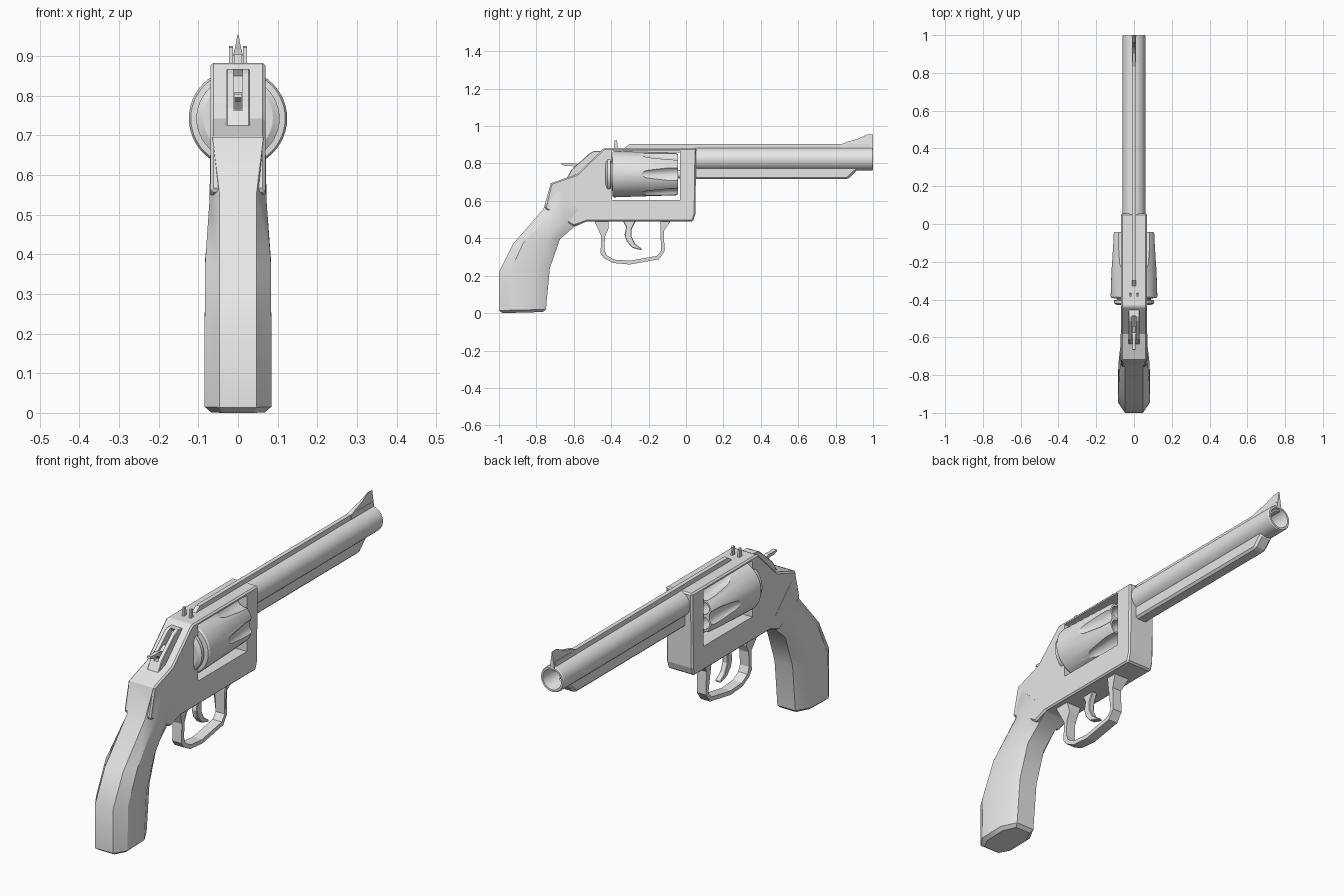
import bpy, bmesh, math
from mathutils import Vector, Matrix

if "Cube" in bpy.data.objects:
    bpy.data.objects.remove(bpy.data.objects["Cube"])

steel = bpy.data.materials.new("light_grey")
steel.diffuse_color = (0.8, 0.8, 0.8, 1)
steel.use_nodes = True
steel.node_tree.nodes["Principled BSDF"].inputs["Base Color"].default_value = steel.diffuse_color


def make(name, bm, smooth=None):
    bmesh.ops.remove_doubles(bm, verts=bm.verts, dist=1e-5)
    bmesh.ops.recalc_face_normals(bm, faces=bm.faces)
    me = bpy.data.meshes.new(name)
    bm.to_mesh(me)
    bm.free()
    ob = bpy.data.objects.new(name, me)
    bpy.context.collection.objects.link(ob)
    me.materials.append(steel)
    if smooth:
        shade(ob, smooth)
    return ob


def shade(ob, deg):
    bpy.ops.object.select_all(action='DESELECT')
    ob.select_set(True)
    bpy.context.view_layer.objects.active = ob
    bpy.ops.object.shade_smooth_by_angle(angle=math.radians(deg))


def bake(ob):
    """Replace the mesh by its modified result."""
    dg = bpy.context.evaluated_depsgraph_get()
    me = bpy.data.meshes.new_from_object(ob.evaluated_get(dg))
    ob.modifiers.clear()
    ob.data = me


def bevel(ob, width):
    m = ob.modifiers.new("bevel", 'BEVEL')
    m.width, m.segments = width, 1
    m.limit_method = 'ANGLE'
    bake(ob)


def cut(ob, cutters):
    for c in cutters:
        m = ob.modifiers.new("cut", 'BOOLEAN')
        m.operation, m.solver, m.object = 'DIFFERENCE', 'EXACT', c
        bake(ob)
        bpy.data.objects.remove(c)


def loft(rings, closed=False):
    bm = bmesh.new()
    vs = [[bm.verts.new(p) for p in r] for r in rings]
    n = len(vs[0])
    for a, b in zip(vs, vs[1:]):
        for i in range(n):
            bm.faces.new((a[i], a[(i + 1) % n], b[(i + 1) % n], b[i]))
    bm.faces.new(vs[0])
    bm.faces.new(vs[-1])
    return bm


def prism(name, prof, hw, x0=0):
    """Extrude a (y, z) profile across x."""
    return make(name, loft([[(x0 + s * hw, y, z) for y, z in prof] for s in (-1, 1)]))


def lathe(name, prof, cz, n=40, cx=0, smooth=30):
    """Turn an (r, y) profile round an axis along y."""
    bm = bmesh.new()
    prev = None
    for r, y in prof:
        ring = [bm.verts.new((cx + r * math.cos(2 * math.pi * i / n), y,
                              cz + r * math.sin(2 * math.pi * i / n))) for i in range(n)]
        if prev:
            for i in range(n):
                j = (i + 1) % n
                bm.faces.new((prev[i], prev[j], ring[j], ring[i]))
        prev = ring
    bmesh.ops.dissolve_degenerate(bm, dist=1e-6, edges=bm.edges)
    return make(name, bm, smooth)


# Frame with the cylinder window cut through it
frame = prism("frame", [(-0.438, 0.883), (0.055, 0.883), (0.05, 0.53), (0.037, 0.49),
                        (-0.53, 0.49), (-0.60, 0.465), (-0.755, 0.56), (-0.722, 0.695),
                        (-0.583, 0.743)], 0.069)
bevel(frame, 0.007)
cut(frame, [prism("window_cutter", [(-0.396, 0.604), (-0.032, 0.604),
                                    (-0.032, 0.869), (-0.396, 0.869)], 0.2)])

# Grip: octagonal sections from the frame down to the butt
sections = [  # back y, z, front y, z, half width, half width of back and front flats
    (-0.723, 0.695, -0.52, 0.495, 0.070, 0.064),
    (-0.762, 0.556, -0.60, 0.460, 0.072, 0.047),
    (-0.925, 0.370, -0.674, 0.395, 0.083, 0.047),
    (-1.0, 0.220, -0.728, 0.240, 0.084, 0.047),
    (-1.0, 0.014, -0.749, 0.020, 0.084, 0.047),
    (-0.98, 0.0, -0.765, 0.006, 0.068, 0.040)]
rings = []
for by, bz, fy, fz, w, f in sections:
    half = [(f, 0), (w, 0.22), (w, 0.72), (f, 1)]
    pts = half + [(-x, t) for x, t in reversed(half)]
    rings.append([(x, by + (fy - by) * t, bz + (fz - bz) * t) for x, t in pts])
make("grip", loft(rings), 30)

# Barrel with open bore, and the lug under it
lathe("barrel", [(0, 0.0), (0.06, 0.0), (0.06, 0.995), (0.057, 1.0), (0.048, 1.0),
                 (0.046, 0.995), (0.046, 0.1), (0, 0.1)], 0.823)
lug = prism("barrel_lug", [(0.04, 0.79), (0.04, 0.716), (0.865, 0.716),
                           (0.915, 0.765), (0.915, 0.79)], 0.032)
bevel(lug, 0.01)

# Top rib, tapered front sight and rear sight posts
prism("top_rib", [(-0.335, 0.878), (-0.30, 0.905), (0.99, 0.905), (0.99, 0.86), (-0.335, 0.86)], 0.010)
sight = prism("front_sight", [(0.83, 0.903), (0.86, 0.915), (0.92, 0.932), (0.965, 0.954),
                              (1.0, 0.954), (1.0, 0.875), (0.83, 0.875)], 0.012)
for v in sight.data.vertices:
    if v.co.z > 0.91:
        v.co.x *= max(0.1, (0.957 - v.co.z) / 0.055)
for s in (-1, 1):
    prism("rear_sight_post", [(-0.385, 0.87), (-0.366, 0.87), (-0.368, 0.92),
                              (-0.374, 0.926), (-0.383, 0.922)], 0.005, s * 0.018)

# Cylinder: tapered drum with flutes and chambers
CZ = 0.743
drum = lathe("cylinder", [(0, -0.43), (0.088, -0.43), (0.105, -0.42), (0.105, -0.404), (0.09, -0.40),
                          (0.09, -0.394), (0.119, -0.392), (0.124, -0.383), (0.123, -0.365),
                          (0.113, -0.055), (0.107, -0.043), (0, -0.043)], CZ, 48)
cutters = []
for k in range(6):
    a = math.radians(60 * k)
    cutters.append(lathe("flute_cutter", [(0, -0.27), (0.008, -0.265), (0.028, -0.21), (0.042, -0.10),
                                          (0.046, 0.0), (0, 0.0)],
                         CZ + 0.135 * math.sin(a), 20, 0.135 * math.cos(a)))
    b = a + math.radians(30)
    cutters.append(lathe("chamber_cutter", [(0, -0.30), (0.029, -0.30), (0.029, 0.0), (0, 0.0)],
                         CZ + 0.071 * math.sin(b), 20, 0.071 * math.cos(b)))
cut(drum, cutters)
shade(drum, 30)
lathe("cylinder_pin", [(0, -0.06), (0.022, -0.06), (0.022, 0.0), (0, 0.0)], CZ, 20)

# Trigger guard, flared where it meets the frame
guard = prism("trigger_guard", [
    (-0.49, 0.495), (-0.453, 0.41), (-0.457, 0.32), (-0.44, 0.295), (-0.39, 0.268), (-0.30, 0.26),
    (-0.145, 0.288), (-0.115, 0.33), (-0.118, 0.44), (-0.08, 0.495),
    (-0.135, 0.495), (-0.137, 0.44), (-0.133, 0.335), (-0.155, 0.306), (-0.30, 0.28),
    (-0.385, 0.286), (-0.425, 0.31), (-0.437, 0.34), (-0.433, 0.41), (-0.415, 0.45),
    (-0.415, 0.495)], 0.024)
for v in guard.data.vertices:
    if v.co.z > 0.48:
        v.co.x *= 1.7

# Trigger
trigger = prism("trigger", [
    (-0.265, 0.50), (-0.29, 0.45), (-0.291, 0.41), (-0.272, 0.37), (-0.235, 0.343), (-0.24, 0.336),
    (-0.288, 0.35), (-0.318, 0.385), (-0.328, 0.42), (-0.32, 0.46), (-0.34, 0.50)], 0.014)
bevel(trigger, 0.003)

# Raised hammer housing with a slot, on the rear slope
housing = prism("hammer_housing", [(-0.64, 0.718), (-0.61, 0.77), (-0.513, 0.856), (-0.49, 0.868),
                                   (-0.455, 0.866), (-0.44, 0.85), (-0.58, 0.715)], 0.03)
bevel(housing, 0.003)
cut(housing, [prism("slot_cutter", [(-0.66, 0.765), (-0.51, 0.90), (-0.475, 0.85),
                                    (-0.575, 0.76)], 0.011)])

# Hammer with curved spur
prism("hammer", [(-0.54, 0.77), (-0.59, 0.765), (-0.607, 0.785), (-0.62, 0.789), (-0.645, 0.786),
                 (-0.667, 0.796), (-0.664, 0.804), (-0.64, 0.802), (-0.60, 0.803),
                 (-0.575, 0.795), (-0.54, 0.81)], 0.009)
